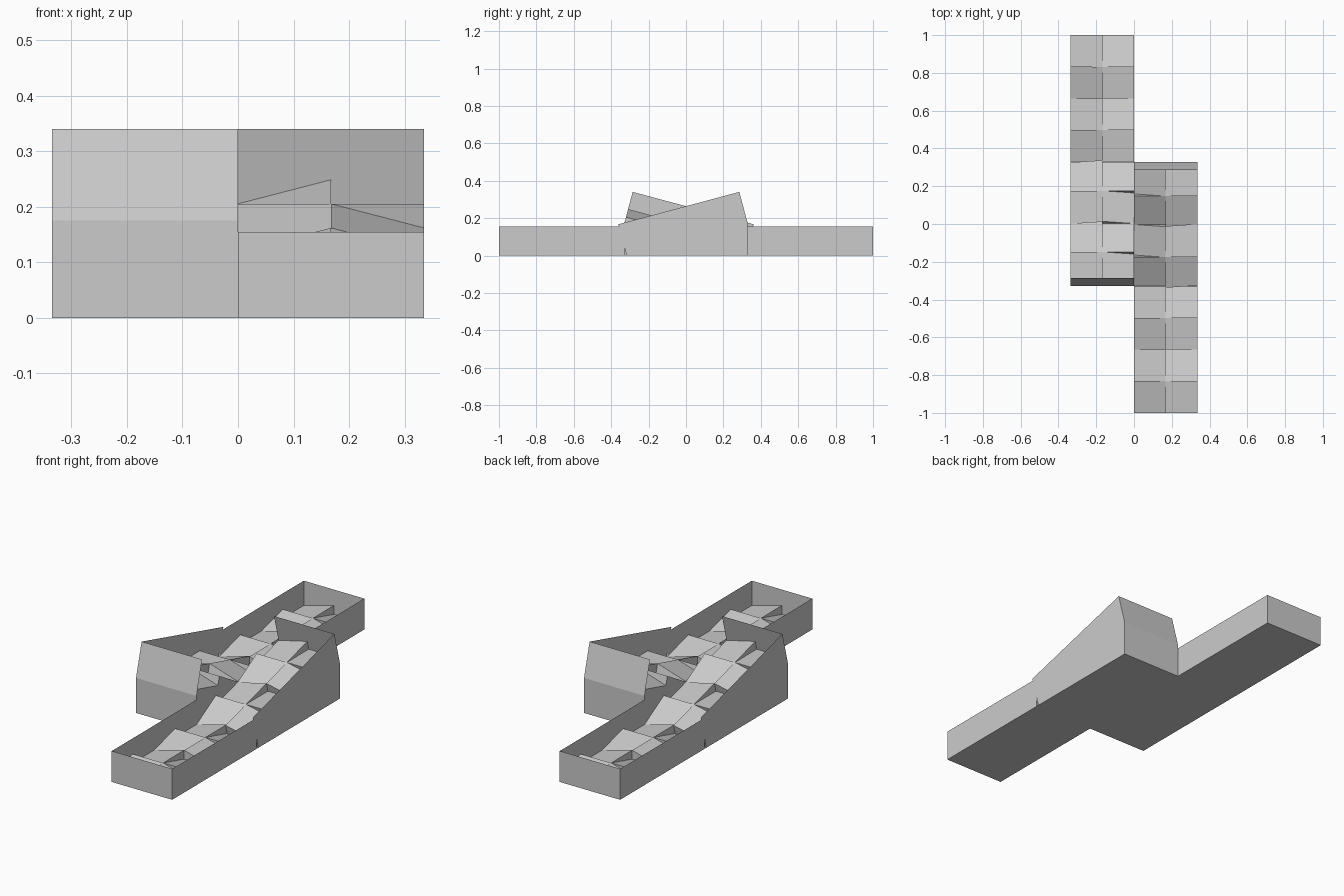
import bpy, bmesh, math
from mathutils import Matrix, Vector

if "Cube" in bpy.data.objects:
    bpy.data.objects.remove(bpy.data.objects["Cube"])

C = 0.1675                        # cell size
W, L = 2 * C, 4 * C               # lane width, section length
LO = 0.031                        # low edge of every ramp cell
HI = LO + C * math.tan(math.radians(15))
FLAT_H, TILT_H = 0.155, 0.171     # wall heights
FLAT = Matrix.Translation((0, -1, 0))
TILT = Matrix.Translation((0, -0.318, 0.002)) @ Matrix.Rotation(math.radians(15), 4, 'X')
TURN = Matrix.Rotation(math.pi, 4, 'Z')


def make(name, faces, matrix):
    """Object from a list of polygons, placed by a matrix."""
    bm = bmesh.new()
    for f in faces:
        bm.faces.new([bm.verts.new(matrix @ Vector(p)) for p in f])
    bmesh.ops.remove_doubles(bm, verts=bm.verts, dist=1e-5)
    bmesh.ops.recalc_face_normals(bm, faces=bm.faces)
    me = bpy.data.meshes.new(name)
    bm.to_mesh(me)
    bm.free()
    ob = bpy.data.objects.new(name, me)
    bpy.context.collection.objects.link(ob)
    return ob


def prism(base, tops):
    """Closed block on z=0 from a 2D outline with a height per corner."""
    lo = [(x, y, 0) for x, y in base]
    hi = [(x, y, z) for (x, y), z in zip(base, tops)]
    n = len(base)
    return [lo[::-1], hi] + [[lo[i], lo[(i + 1) % n], hi[(i + 1) % n], hi[i]] for i in range(n)]


def wall(a, b, h):
    return [(*a, 0), (*b, 0), (*b, h), (*a, h)]


# corner heights (front-left, front-right, back-right, back-left)
PATTERN = [[(LO, LO, HI, HI), (HI, LO, LO, HI)],     # odd row: pitch, roll
           [(LO, HI, HI, LO), (HI, HI, LO, LO)]]     # even row: roll, pitch


def section(label, matrix):
    """Pinwheel of crossing ramp blocks, two wide and four long."""
    for row in range(4):
        for col in range(2):
            x, y = col * C, row * C
            base = [(x, y), (x + C, y), (x + C, y + C), (x, y + C)]
            make(f"{label}_ramp_block_{row}_{col}", prism(base, PATTERN[row % 2][col]), matrix)


def lane(label, turn):
    # level section with three side walls
    section(label + "_level", turn @ FLAT)
    make(label + "_level_walls", [wall((0, L), (0, 0), FLAT_H), wall((0, 0), (W, 0), FLAT_H),
                                  wall((W, 0), (W, L), FLAT_H)], turn @ FLAT)
    # inclined section, open toward the other lane
    section(label + "_incline", turn @ TILT)
    make(label + "_incline_walls", [wall((W, 0), (W, L), TILT_H),
                                    wall((W, L), (0, L), TILT_H)], turn @ TILT)
    # solid wedge carrying the incline
    end = TILT @ Vector((0, L, 0))
    y0 = -1 + L
    base = [(0, y0), (W, y0), (W, end.y), (0, end.y)]
    make(label + "_support_wedge", prism(base, (0.001, 0.001, end.z, end.z)), turn)


lane("front_lane", Matrix.Identity(4))
lane("back_lane", TURN)
